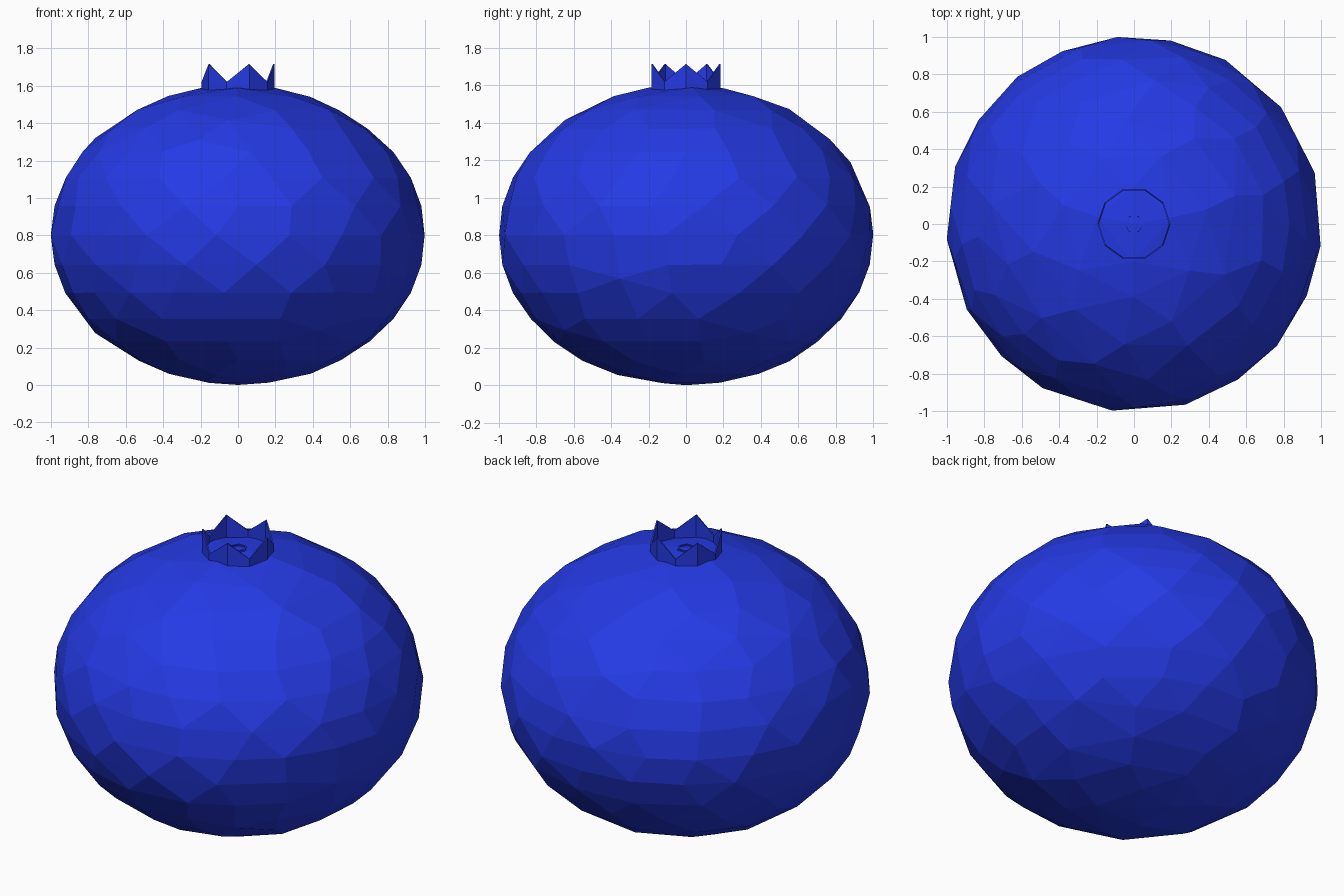
import bpy, bmesh
from math import sin, cos, pi

old = bpy.data.objects.get("Cube")
if old:
    bpy.data.objects.remove(old)

# One deep blue for the whole berry
blue = bpy.data.materials.new("berry_blue")
blue.use_nodes = True
colour = (0.018, 0.042, 0.78, 1)
blue.diffuse_color = colour
blue.node_tree.nodes["Principled BSDF"].inputs["Base Color"].default_value = colour


def add_object(name, bm):
    bmesh.ops.recalc_face_normals(bm, faces=bm.faces)
    mesh = bpy.data.meshes.new(name)
    bm.to_mesh(mesh)
    bm.free()
    mesh.materials.append(blue)
    obj = bpy.data.objects.new(name, mesh)
    bpy.context.collection.objects.link(obj)
    return obj


def thin_ring(name, sides, radius, wall, base, heights):
    """Closed thin wall whose top edge cycles through the given heights."""
    bm = bmesh.new()
    rings = []
    for i in range(sides):
        a = 2 * pi * i / sides
        top = heights[i % len(heights)]
        section = [(radius, base), (radius, top), (radius - wall, top), (radius - wall, base)]
        rings.append([bm.verts.new((r * cos(a), r * sin(a), z)) for r, z in section])
    for i in range(sides):
        a, b = rings[i], rings[(i + 1) % sides]
        for j in range(4):
            k = (j + 1) % 4
            bm.faces.new((a[j], b[j], b[k], a[k]))
    return add_object(name, bm)


# Squashed body, thinned to irregular flat facets
bm = bmesh.new()
bmesh.ops.create_uvsphere(bm, u_segments=32, v_segments=16, radius=1)
for v in bm.verts:
    v.co.z = 0.8 + 0.8 * v.co.z
body = add_object("berry_body", bm)
facets = body.modifiers.new("facets", 'DECIMATE')
facets.ratio = 0.4

# Five-pointed crown and the little scar inside it
thin_ring("crown", 10, 0.195, 0.008, 1.56, (1.715, 1.62))
thin_ring("stem_scar", 6, 0.05, 0.012, 1.58, (1.604,))
